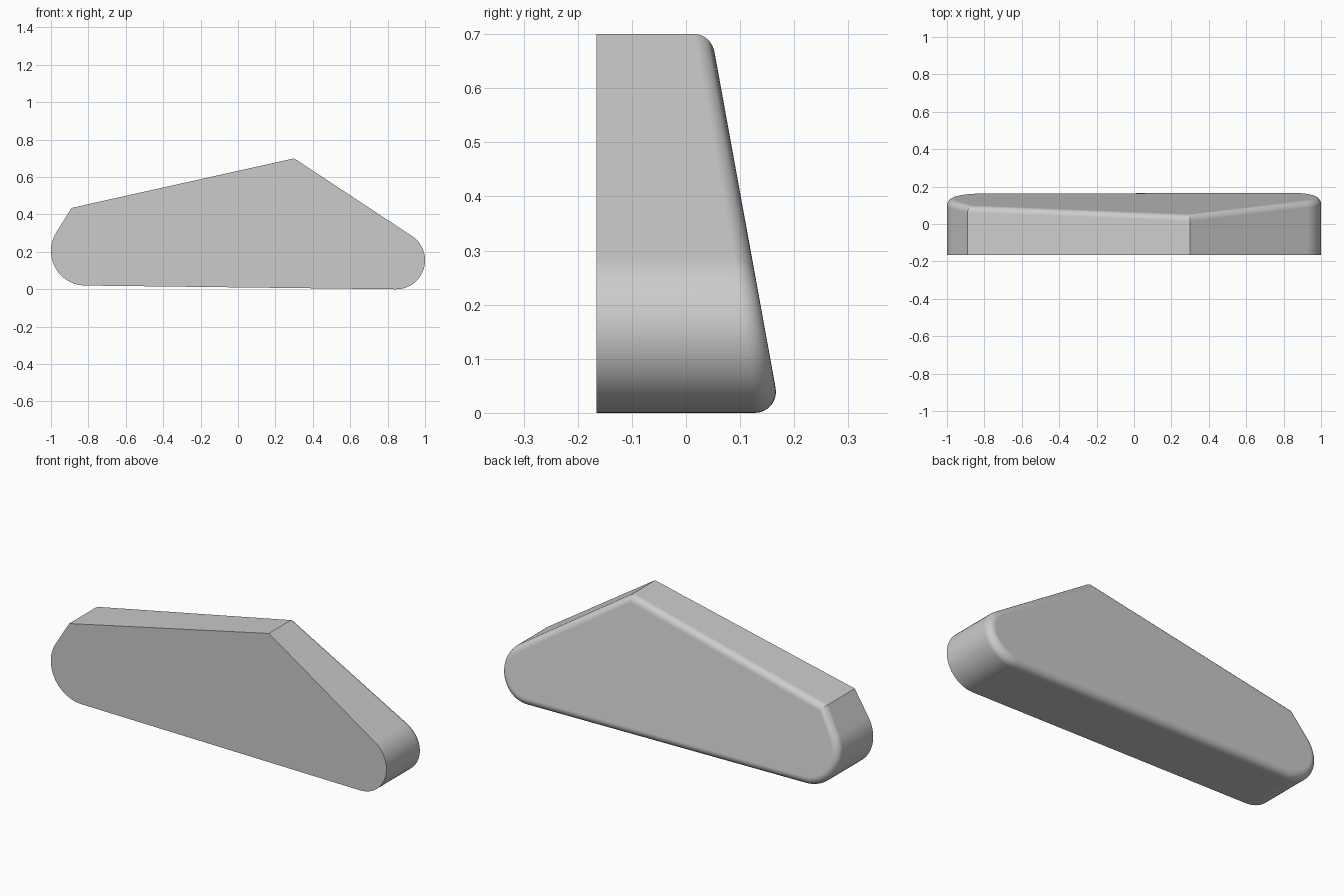
import bpy, bmesh
from math import radians, cos, sin
from mathutils import Vector

if "Cube" in bpy.data.objects:
    bpy.data.objects.remove(bpy.data.objects["Cube"])

FRONT, BACK, SLOPE = -0.165, 0.174, 0.182   # back plane: y = BACK - SLOPE * z
FILLET, ROUND_STEPS, ARC_STEPS = 0.039, 8, 24


def arc(cx, cz, r, start, end):
    """Points along a rounded end, in the x-z plane."""
    angles = [radians(start + (end - start) * i / ARC_STEPS) for i in range(ARC_STEPS + 1)]
    return [Vector((cx + r * cos(a), 0, cz + r * sin(a))) for a in angles]


def edge_normal(a, b):
    d = b - a
    return Vector((d.z, 0, -d.x)).normalized()


# Side outline: round nose, peak, shoulder, round tail
outline = arc(0.845, 0.155, 0.155, -90.7, 56.6)
outline += [Vector((0.3, 0, 0.7)), Vector((-0.89, 0, 0.435))]
outline += arc(-0.815, 0.205, 0.185, 148, 269.3)
count = len(outline)

# Body: flat front, straight walls, rolled edge onto the leaning back
bm = bmesh.new()
back_dir = Vector((0, 1, SLOPE)).normalized()
rings = [[] for _ in range(ROUND_STEPS + 2)]
for i, p in enumerate(outline):
    n1 = edge_normal(outline[i - 1], p)
    n2 = edge_normal(p, outline[(i + 1) % count])
    side = (n1 + n2).normalized()
    mitre = side / side.dot(n1)
    centre = p - mitre * FILLET
    centre.y = BACK - SLOPE * centre.z - FILLET / back_dir.y
    theta = n1.angle(back_dir) / 2 + n2.angle(back_dir) / 2
    rings[0].append(bm.verts.new((p.x, FRONT, p.z)))
    for k in range(ROUND_STEPS + 1):
        t = k / ROUND_STEPS
        d = (mitre * sin((1 - t) * theta) + back_dir * sin(t * theta)) / sin(theta)
        rings[k + 1].append(bm.verts.new(centre + d * FILLET))

for a, b in zip(rings, rings[1:]):
    for i in range(count):
        j = (i + 1) % count
        bm.faces.new((a[i], a[j], b[j], b[i]))
bm.faces.new(rings[0])
bm.faces.new(rings[-1])
bmesh.ops.recalc_face_normals(bm, faces=bm.faces)

mesh = bpy.data.meshes.new("wedge_body")
bm.to_mesh(mesh)
bm.free()
body = bpy.data.objects.new("wedge_body", mesh)
bpy.context.collection.objects.link(body)

# Plain grey material
grey = bpy.data.materials.new("plain_grey")
grey.use_nodes = True
colour = (0.6, 0.6, 0.6, 1)
grey.diffuse_color = colour
grey.node_tree.nodes["Principled BSDF"].inputs["Base Color"].default_value = colour
mesh.materials.append(grey)

# Smooth rounded areas, crisp corners
bpy.context.view_layer.objects.active = body
body.select_set(True)
bpy.ops.object.shade_smooth_by_angle(angle=radians(25))
weighted = body.modifiers.new("flat_sides", 'WEIGHTED_NORMAL')
weighted.keep_sharp = True
